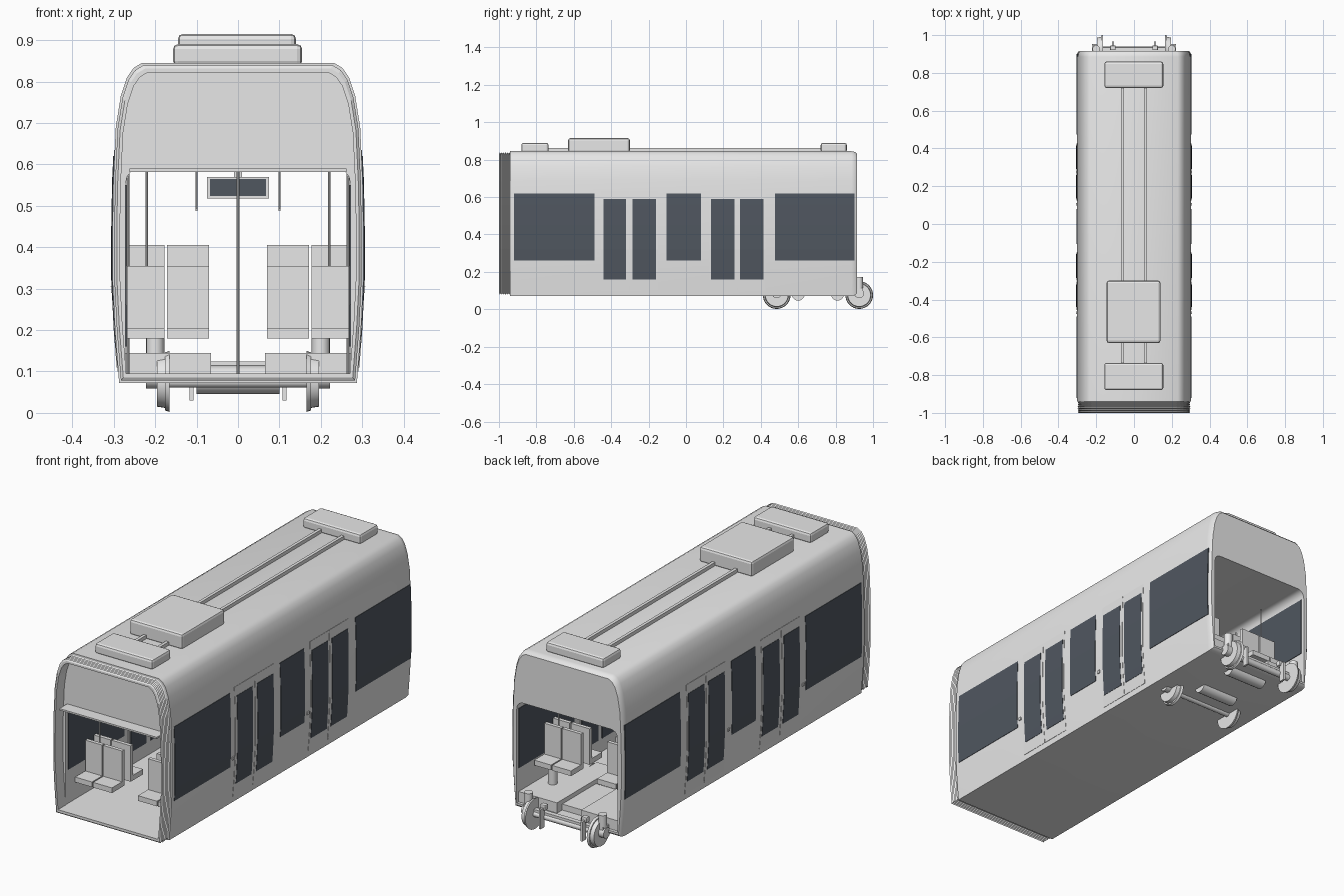
import bpy, bmesh, math
from mathutils import Matrix, Vector

cube = bpy.data.objects.get("Cube")
if cube:
    bpy.data.objects.remove(cube, do_unlink=True)


def material(name, rgb):
    m = bpy.data.materials.new(name)
    m.use_nodes = True
    m.diffuse_color = (*rgb, 1)
    for n in m.node_tree.nodes:
        if n.type == 'BSDF_PRINCIPLED':
            n.inputs["Base Color"].default_value = (*rgb, 1)
    return m


GREY = material("light grey", (0.8, 0.8, 0.8))
GLASS = material("dark glass", (0.08, 0.095, 0.117))


def finish(name, bm, mat, smooth=False):
    bmesh.ops.recalc_face_normals(bm, faces=bm.faces)
    me = bpy.data.meshes.new(name)
    bm.to_mesh(me)
    bm.free()
    me.materials.append(mat)
    ob = bpy.data.objects.new(name, me)
    bpy.context.collection.objects.link(ob)
    if smooth:
        bpy.ops.object.select_all(action='DESELECT')
        ob.select_set(True)
        bpy.context.view_layer.objects.active = ob
        bpy.ops.object.shade_smooth_by_angle(angle=math.radians(35))
    return ob


def loft(name, sections, mat, ring=False, smooth=False):
    """Skin a row of equal closed loops; a ring joins last to first."""
    bm = bmesh.new()
    loops = [[bm.verts.new(p) for p in s] for s in sections]
    pairs = list(zip(loops, loops[1:]))
    if ring:
        pairs.append((loops[-1], loops[0]))
    else:
        bm.faces.new(loops[0])
        bm.faces.new(loops[-1])
    n = len(loops[0])
    for a, b in pairs:
        for i in range(n):
            j = (i + 1) % n
            bm.faces.new((a[i], a[j], b[j], b[i]))
    return finish(name, bm, mat, smooth)


def box(name, x, y, z, mat=GREY, bevel=0):
    bm = bmesh.new()
    bmesh.ops.create_cube(bm, size=1)
    for v in bm.verts:
        v.co = [sum(r) / 2 + c * (r[1] - r[0]) for r, c in zip((x, y, z), v.co)]
    if bevel:
        bmesh.ops.bevel(bm, geom=list(bm.edges), offset=bevel, segments=2,
                        profile=0.5, affect='EDGES')
    return finish(name, bm, mat)


def rod(name, a, b, r, sides=12, r2=None):
    a, b = Vector(a), Vector(b)
    d = b - a
    bm = bmesh.new()
    bmesh.ops.create_cone(bm, cap_ends=True, segments=sides, radius1=r,
                          radius2=r if r2 is None else r2, depth=d.length)
    turn = d.to_track_quat('Z', 'Y').to_matrix().to_4x4()
    bm.transform(Matrix.Translation((a + b) / 2) @ turn)
    return finish(name, bm, GREY, True)


def span(s, a, b):
    return tuple(sorted((s * a, s * b)))


# Body cross-sections, half outline from bottom centre to top centre
OUTER = [(0, .072), (.287, .072), (.297, .2), (.303, .32), (.303, .45), (.301, .56),
         (.295, .69), (.283, .765), (.268, .81), (.252, .833), (.232, .845), (0, .845)]
INNER = [(0, .095), (.272, .095), (.272, .2), (.272, .32), (.272, .45), (.272, .52),
         (.272, .55), (.268, .57), (.258, .583), (.245, .589), (.23, .59), (0, .59)]


def section(half, y, scale=1):
    pts = half + [(-x, z) for x, z in half[-2:0:-1]]
    return [(x * scale, y, .46 + (z - .46) * scale) for x, z in pts]


# Hollow car body with open ends
loft("car_body", [section(OUTER, -.94), section(OUTER, .885), section(OUTER, .905, .99),
                  section(OUTER, .915, .965), section(INNER, .915), section(INNER, -.94)],
     GREY, ring=True, smooth=True)

# Pleated gangway bellows
pleats = [section(OUTER, -1 + .06 * i / 12, .985 if i % 2 else .965) for i in range(13)]
loft("gangway_bellows", pleats + [section(OUTER, -.94, .94), section(OUTER, -1, .94)],
     GREY, ring=True)
box("gangway_floor", (-.27, .27), (-1, -.93), (.085, .095))
box("gangway_header_shelf", (-.262, .262), (-1, -.93), (.582, .59))


def wall_x(z):
    for (x0, z0), (x1, z1) in zip(OUTER[1:], OUTER[2:]):
        if z0 <= z <= z1:
            return x0 + (x1 - x0) * (z - z0) / (z1 - z0)


def side_plate(name, s, y0, y1, z0, z1, off, mat):
    """Thin plate that follows the curve of the side wall."""
    heights = [z0] + [z for _, z in OUTER[1:-1] if z0 < z < z1] + [z1]
    loops = []
    for z in heights:
        xo, xi = s * (wall_x(z) + off), s * (wall_x(z) - .002)
        loops.append([(xo, y0, z), (xo, y1, z), (xi, y1, z), (xi, y0, z)])
    return loft(name, loops, mat)


WINDOWS = [(-.92, -.49), (-.105, .08), (.475, .9)]
DOOR_LEAVES = [(-.455, -.305, -.44, -.32), (-.3, -.15, -.285, -.16),
               (.125, .273, .135, .26), (.277, .425, .29, .415)]

for s, side in ((1, "left"), (-1, "right")):
    # Side windows and door leaves
    for y0, y1 in WINDOWS:
        side_plate(f"{side}_window", s, y0, y1, .26, .62, .002, GLASS)
        box(f"{side}_window_inside", span(s, .269, .274), (y0, y1), (.26, .55), GLASS)
    for a, b, y0, y1 in DOOR_LEAVES:
        side_plate(f"{side}_door_leaf", s, a, b, .1, .635, .0015, GREY)
        side_plate(f"{side}_door_window", s, y0, y1, .16, .59, .003, GLASS)
        box(f"{side}_door_window_inside", span(s, .269, .274), (y0, y1), (.16, .55), GLASS)
    side_plate(f"{side}_door_edge", s, .272, .278, .11, .62, .003, GREY)
    for y in (-.47, .105):
        side_plate(f"{side}_door_button", s, y - .007, y + .007, .29, .305, .005, GREY)

    # Seat pairs, back to back in each end bay
    def seat(x0, x1, y, face, base):
        x = span(s, x0, x1)
        box(f"{side}_seat_cushion", x, span(face, face * y, face * y + .09), (base, base + .025))
        box(f"{side}_seat_back", x, span(face, face * y - .006, face * y + .012),
            (base, base + .175))

    for x0, x1 in ((.07, .172), (.178, .268)):
        seat(x0, x1, -.78, -1, .18)
        seat(x0, x1, -.72, 1, .18)
        seat(x0, x1, .695, 1, .23)
        seat(x0, x1, .635, -1, .23)
    box(f"{side}_seat_platform", span(s, .065, .273), (.45, .9), (.09, .145))
    for y in (.58, .74):
        rod(f"{side}_seat_pedestal", (s * .2, y, .14), (s * .2, y, .232), .022, 16)

    # Grab poles and rails
    for y in (-.46, -.145, .12, .43):
        rod(f"{side}_door_pole", (s * .266, y, .095), (s * .266, y, .585), .0035, 8)
    for y, z in ((-.75, .2), (.665, .25)):
        rod(f"{side}_seat_pole", (s * .22, y, z), (s * .22, y, .582), .003, 8)
    rod(f"{side}_hand_rail", (s * .1, -.45, .49), (s * .1, .45, .49), .003, 8)
    for y in (-.44, .44):
        rod(f"{side}_rail_hanger", (s * .1, y, .49), (s * .1, y, .592), .002, 8)

    # Bogie wheels and side frames
    for y in (.485, .926):
        rod(f"{side}_wheel_flange", (s * .165, y, .076), (s * .176, y, .076), .074, 32, .07)
        rod(f"{side}_wheel_tread", (s * .176, y, .076), (s * .195, y, .076), .064, 32, .061)
        rod(f"{side}_axle_box", (s * .19, y, .085), (s * .222, y, .085), .026, 16)
    box(f"{side}_bogie_frame", span(s, .198, .215), (.47, .945), (.075, .115))
    rod(f"{side}_spring", (s * .2, .926, .1), (s * .2, .926, .172), .02, 16)
    box(f"{side}_brake_plate", span(s, .107, .117), (.935, .965), (.03, .125))
    box(f"{side}_brake_bracket", span(s, .097, .127), (.92, .945), (.113, .14), bevel=.005)

    # Roof cable duct
    box(f"{side}_roof_duct", span(s, .053, .068), (-.75, .74), (.84, .862))

# Axles and motors
for y in (.485, .926):
    rod("axle", (-.17, y, .076), (.17, y, .076), .015, 16)
for y in (.6, .81):
    rod("motor", (-.1, y, .08), (.1, y, .08), .034, 20)
box("bogie_cross_beam", (-.165, .165), (.912, .935), (.088, .1))
box("gear_housing", (-.065, .065), (.6, .86), (.09, .124))

# Centre poles by the doors
for y in (-.3, .275):
    rod("centre_pole", (0, y, .095), (0, y, .592), .0035, 8)

# Hanging display
box("display_case", (-.075, .075), (.445, .465), (.518, .57))
for y in (.443, .464):
    box("display_screen", (-.068, .068), (y, y + .003), (.523, .565), GLASS)
box("display_hanger", (-.01, .01), (.45, .46), (.565, .595))

# Roof equipment
box("rear_roof_unit", (-.157, .155), (.72, .86), (.838, .89), bevel=.012)
box("main_roof_unit", (-.145, .14), (-.63, -.3), (.838, .915), bevel=.012)
box("front_roof_unit", (-.157, .155), (-.88, -.735), (.838, .89), bevel=.012)
